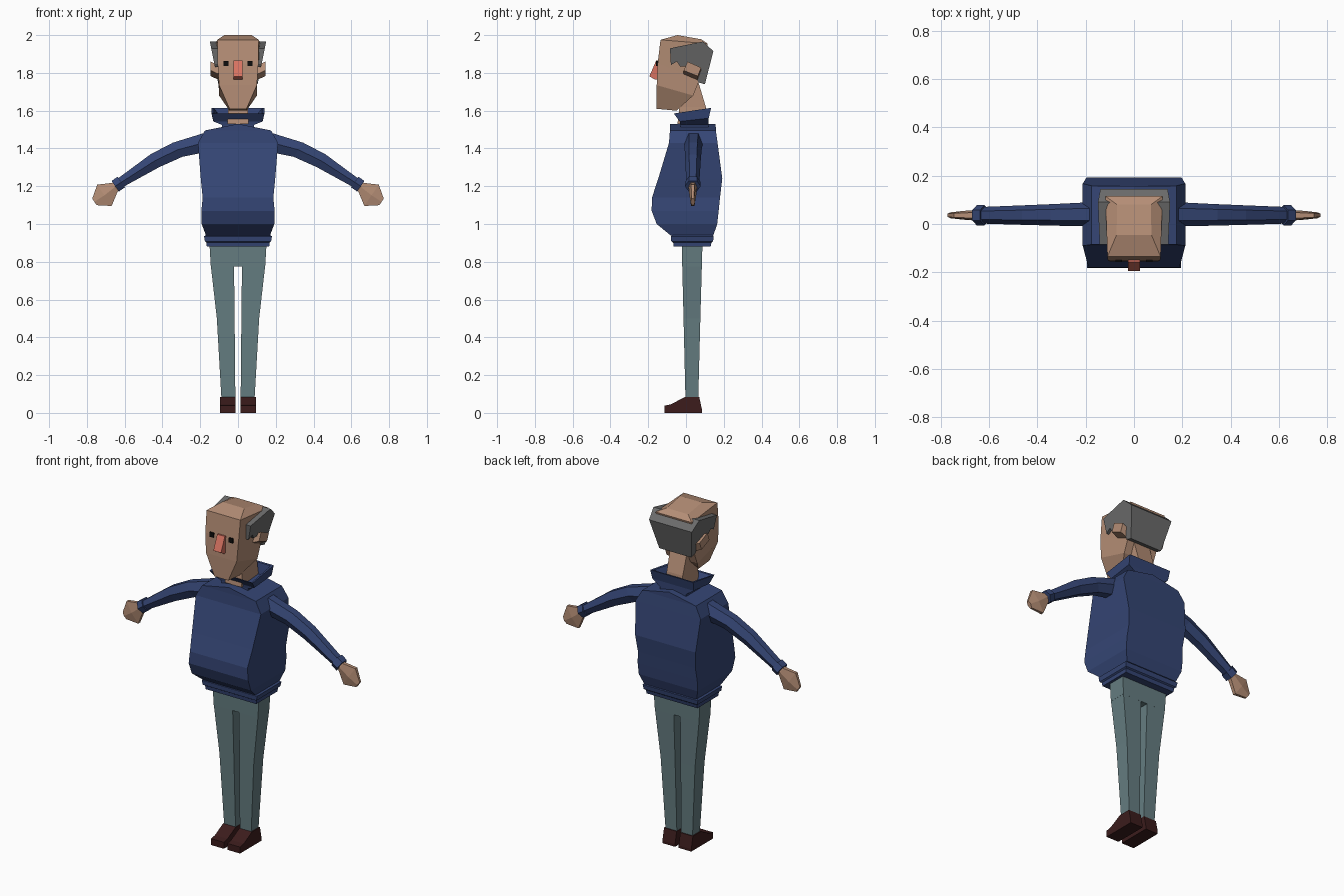
import bpy, bmesh
from mathutils import Vector


def material(name, rgb):
    m = bpy.data.materials.new(name)
    m.diffuse_color = (*rgb, 1)
    return m


NAVY = material("navy knit", (0.035, 0.06, 0.175))
SKIN = material("skin", (0.46, 0.27, 0.18))
DENIM = material("trouser cloth", (0.13, 0.205, 0.22))
LEATHER = material("shoe leather", (0.045, 0.012, 0.012))
GREY = material("grey hair", (0.15, 0.15, 0.15))
RED = material("nose red", (0.68, 0.17, 0.12))
BLACK = material("eye black", (0.004, 0.004, 0.004))


def loft(name, rings, mat, mirror=False):
    """Skin a stack of equal-length point rings and cap both ends."""
    bm = bmesh.new()
    vs = [[bm.verts.new(p) for p in r] for r in rings]
    n = len(rings[0])
    for a, b in zip(vs, vs[1:]):
        for i in range(n):
            j = (i + 1) % n
            bm.faces.new((a[i], a[j], b[j], b[i]))
    bm.faces.new(vs[0][::-1])
    bm.faces.new(vs[-1])
    bmesh.ops.remove_doubles(bm, verts=bm.verts[:], dist=1e-4)
    bmesh.ops.recalc_face_normals(bm, faces=bm.faces[:])
    me = bpy.data.meshes.new(name)
    bm.to_mesh(me)
    bm.free()
    me.materials.append(mat)
    ob = bpy.data.objects.new(name, me)
    bpy.context.collection.objects.link(ob)
    if mirror:
        ob.modifiers.new("Mirror", 'MIRROR')
    return ob


def quad(yf, zf, wf, yb, zb=None, wb=None):
    """Four-point ring: front y, z, half width, then the same for the back."""
    zb = zf if zb is None else zb
    wb = wf if wb is None else wb
    return [(-wf, yf, zf), (wf, yf, zf), (wb, yb, zb), (-wb, yb, zb)]


def rect(x0, x1, y0, y1, z):
    return [(x0, y0, z), (x1, y0, z), (x1, y1, z), (x0, y1, z)]


def prism(name, profile, x0, x1, mat, mirror=False):
    return loft(name, [[(x, y, z) for y, z in profile] for x in (x0, x1)], mat, mirror)


def limb(name, stations, mat):
    """Six-sided limb: stations are x, y, z, half height, half depth."""
    d = Vector((0.83, 0, -0.56))
    rings = []
    for i, (x, y, z, h, t) in enumerate(stations):
        u = Vector((0.56, 0, 0.83)) if i or name != "sleeve" else Vector((0.1, 0, 1))
        c = Vector((x, y, z))
        rings.append([c + u * h * a + Vector((0, t * b, 0)) for a, b in
                      ((1, -.5), (1, .5), (0, 1), (-1, .5), (-1, -.5), (0, -1))])
    return loft(name, rings, mat, True)


# Shoes and trousers
prism("shoe", [(-.115, 0), (.085, 0), (.085, .015), (.07, .085), (-.005, .085),
               (-.08, .045), (-.115, .038)], .012, .094, LEATHER, True)
loft("trouser_leg", [rect(.014, .088, -.003, .065, .08), rect(.018, .112, -.013, .076, .5),
                     rect(.021, .144, -.02, .084, .78)], DENIM, True)
loft("trouser_hips", [quad(-.02, .775, .144, .084), quad(-.022, .93, .153, .088)], DENIM)

# Sweater body with a ridged waistband
loft("waistband", [quad(-.065, .88, .165, .13), quad(-.068, .902, .167, .135),
                   quad(-.078, .908, .175, .143), quad(-.08, .935, .18, .147),
                   quad(-.065, .945, .165, .135)], NAVY)
loft("sweater_body", [quad(-.082, .94, .17, .145), quad(-.155, 1.0, .192, .165),
                      quad(-.182, 1.07, .194, .173), quad(-.18, 1.14, .187, .18),
                      quad(-.147, 1.24, .197, .192), quad(-.09, 1.43, .212, .167),
                      quad(-.085, 1.495, .175, .158), quad(-.085, 1.53, 0, .157)], NAVY)

# Flared collar, hollow at the top
loft("collar", [quad(-.03, 1.5, .085, .12), quad(-.03, 1.525, .085, .12),
                quad(-.033, 1.543, .13, .12, 1.56, .135),
                quad(-.065, 1.585, .14, .133, 1.615, .14),
                quad(-.055, 1.583, .128, .122, 1.613, .128),
                quad(-.025, 1.54, .08, .11, 1.55, .08)], NAVY)

# Arms
limb("sleeve", [(.18, .04, 1.43, .05, .05), (.32, .038, 1.393, .045, .045),
                (.44, .037, 1.335, .041, .041), (.64, .036, 1.207, .025, .034)], NAVY)
limb("cuff", [(.618, .036, 1.222, .034, .042), (.65, .036, 1.2, .034, .042)], NAVY)
limb("hand", [(.635, .036, 1.206, .024, .02), (.652, .036, 1.195, .027, .022),
              (.707, .036, 1.152, .068, .018), (.76, .036, 1.117, .021, .012)], SKIN)

# Neck and head
loft("neck", [quad(-.045, 1.53, .055, .115), quad(-.035, 1.62, .052, .105),
              quad(-.03, 1.77, .055, .06)], SKIN)
loft("head", [quad(-.155, 1.61, .045, -.05, 1.6), quad(-.155, 1.735, .1, .038, 1.68),
              quad(-.15, 1.85, .108, .07, 1.76, .1), quad(-.135, 1.975, .11, .115, 1.955, .118),
              quad(-.045, 2.0, .072, .08, 1.978, .07)], SKIN)

# Hair: a side profile whose width tapers towards the nape
PROFILE = [(-.085, 1.93), (.09, 1.966), (.145, 1.915), (.1, 1.74), (.065, 1.75), (.05, 1.8),
           (-.005, 1.835), (-.03, 1.832), (-.048, 1.86), (-.08, 1.842)]
loft("hair", [[(s * (.116 + .2 * (z - 1.8)), y, z) for y, z in PROFILE] for s in (-1, 1)], GREY)

# Face details
loft("ear", [[(x, y, z + dz) for y, z in ((-.012, 1.81), (.008, 1.857), (.08, 1.825), (.062, 1.78))]
             for x, dz in ((.095, -.02), (.145, .003))], SKIN, True)
prism("nose", [(-.14, 1.865), (-.158, 1.865), (-.194, 1.782), (-.165, 1.765), (-.14, 1.765)],
      -.025, .025, RED)
prism("eye", [(-.158, 1.837), (-.13, 1.837), (-.13, 1.863), (-.158, 1.863)], .05, .076, BLACK, True)
